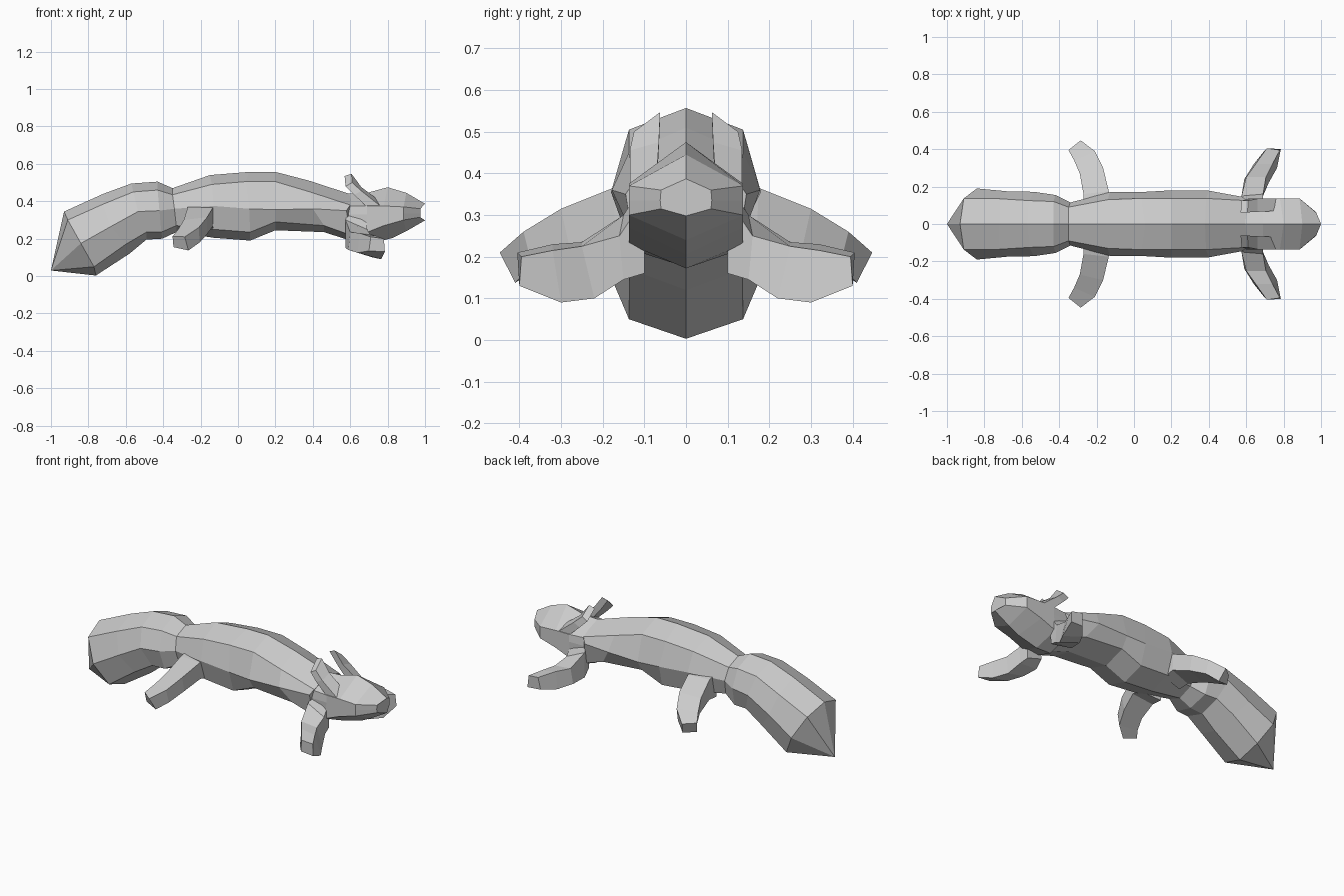
import bpy, bmesh

grey = bpy.data.materials.new("warm_grey")
grey.diffuse_color = (0.6, 0.6, 0.6, 1)


def loft(name, rings, mirror=False, tip=None):
    """Skin flat-shaded faces through a row of equal-length point rings."""
    bm = bmesh.new()
    rows = [[bm.verts.new(p) for p in ring] for ring in rings]
    n = len(rows[0])
    for a, b in zip(rows, rows[1:]):
        for i in range(n):
            j = (i + 1) % n
            bm.faces.new((a[i], a[j], b[j], b[i]))
    if tip:
        point = bm.verts.new(tip)
        for i in range(n):
            bm.faces.new((rows[0][i], rows[0][(i + 1) % n], point))
    else:
        bm.faces.new(rows[0])
    bm.faces.new(rows[-1])
    bmesh.ops.recalc_face_normals(bm, faces=bm.faces)
    mesh = bpy.data.meshes.new(name)
    bm.to_mesh(mesh)
    bm.free()
    mesh.materials.append(grey)
    obj = bpy.data.objects.new(name, mesh)
    bpy.context.collection.objects.link(obj)
    if mirror:
        mod = obj.modifiers.new("mirror", 'MIRROR')
        mod.use_axis = (False, True, False)
    return obj


def octagon(top, shoulder, side, lower, bottom, widths):
    """Eight-sided ring: ridges on the centre line, three points per side."""
    half = [(p[0], w, p[1]) for p, w in zip((shoulder, side, lower), widths)]
    other = [(x, -y, z) for x, y, z in reversed(half)]
    return [(top[0], 0, top[1])] + half + [(bottom[0], 0, bottom[1])] + other


# waist ring shared by tail and body
waist = octagon((-.35, .47), (-.35, .435), (-.34, .36), (-.33, .27), (-.33, .235), (.09, .115, .09))

# tail: thick, drooping, ending in a slanted point
loft("tail", [
    octagon((-.93, .345), (-.91, .30), (-.84, .175), (-.77, .05), (-.76, .003), (.137, .19, .137)),
    octagon((-.72, .44), (-.72, .385), (-.68, .265), (-.60, .17), (-.58, .12), (.135, .175, .135)),
    octagon((-.57, .495), (-.56, .45), (-.535, .345), (-.49, .235), (-.49, .195), (.125, .172, .125)),
    octagon((-.43, .505), (-.43, .46), (-.42, .35), (-.41, .235), (-.405, .20), (.12, .155, .12)),
    waist], tip=(-1, 0, .03))

# body: arched back from waist to neck
loft("body", [
    waist,
    octagon((-.15, .54), (-.14, .49), (-.13, .375), (-.13, .25), (-.13, .205), (.13, .17, .13)),
    octagon((.06, .557), (.04, .505), (.06, .36), (.065, .235), (.065, .19), (.137, .172, .137)),
    octagon((.20, .557), (.20, .505), (.20, .355), (.20, .29), (.20, .245), (.137, .18, .137)),
    octagon((.38, .51), (.385, .45), (.40, .36), (.46, .27), (.46, .235), (.137, .178, .137)),
    octagon((.61, .435), (.60, .38), (.58, .35), (.60, .22), (.60, .19), (.125, .145, .125))])

# head: blunt snout
loft("head", [
    octagon((.59, .44), (.59, .375), (.59, .33), (.60, .215), (.60, .175), (.125, .135, .125)),
    octagon((.69, .445), (.69, .375), (.69, .33), (.68, .23), (.70, .172), (.137, .137, .137)),
    octagon((.80, .475), (.78, .375), (.78, .33), (.78, .27), (.83, .205), (.137, .137, .137)),
    octagon((.90, .445), (.885, .37), (.885, .335), (.885, .30), (.90, .24), (.137, .137, .137)),
    octagon((1, .387), (.975, .36), (.975, .335), (.975, .315), (1, .298), (.06, .062, .06))])

# front legs: sweep outward and forward
loft("front_legs", [
    [(.60, .10, .38), (.69, .10, .34), (.68, .10, .16), (.58, .10, .19)],
    [(.575, .15, .30), (.69, .16, .25), (.69, .15, .145), (.575, .15, .15)],
    [(.60, .25, .235), (.705, .25, .225), (.72, .22, .10), (.59, .24, .14)],
    [(.65, .32, .23), (.74, .32, .215), (.765, .30, .09), (.64, .32, .125)],
    [(.71, .405, .21), (.78, .395, .20), (.785, .40, .13), (.70, .395, .135)]], mirror=True)

# hind legs: sweep outward and back
loft("hind_legs", [
    [(-.27, .08, .38), (-.13, .10, .385), (-.13, .10, .25), (-.26, .08, .23)],
    [(-.27, .16, .365), (-.135, .175, .365), (-.135, .17, .265), (-.26, .15, .235)],
    [(-.29, .27, .30), (-.165, .30, .315), (-.165, .28, .225), (-.275, .26, .20)],
    [(-.32, .34, .25), (-.21, .39, .26), (-.205, .37, .18), (-.31, .34, .17)],
    [(-.35, .395, .213), (-.285, .447, .21), (-.265, .41, .137), (-.345, .385, .155)]], mirror=True)

# ears: narrow slabs leaning backward
loft("ears", [
    [(.70, .07, .37), (.76, .07, .40), (.76, .135, .375), (.70, .135, .36)],
    [(.62, .065, .465), (.66, .065, .475), (.66, .135, .455), (.62, .135, .435)],
    [(.57, .062, .535), (.607, .062, .547), (.61, .125, .50), (.575, .125, .48)]], mirror=True)
